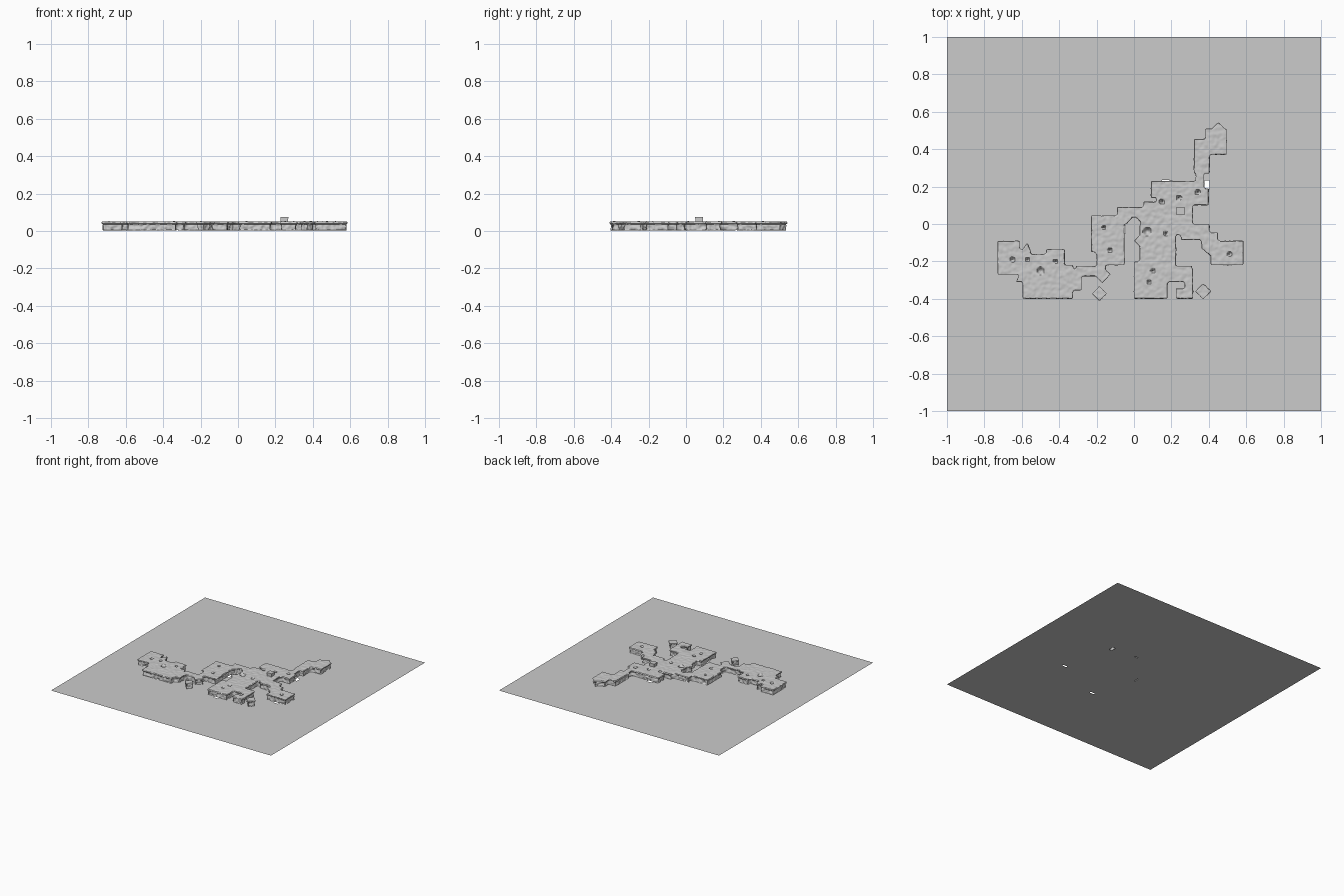
import bpy, bmesh, math
from mathutils import Vector, noise

if "Cube" in bpy.data.objects:
    bpy.data.objects.remove(bpy.data.objects["Cube"])

def new_object(name, bm):
    me = bpy.data.meshes.new(name)
    bm.normal_update()
    bm.to_mesh(me)
    bm.free()
    ob = bpy.data.objects.new(name, me)
    bpy.context.collection.objects.link(ob)
    return ob

def prism(bm, pts, z0, z1):
    # counter-clockwise outline extruded upward
    lo = [bm.verts.new((x, y, z0)) for x, y in pts]
    hi = [bm.verts.new((x, y, z1)) for x, y in pts]
    n = len(pts)
    bm.faces.new(lo[::-1])
    bm.faces.new(hi)
    for i in range(n):
        j = (i + 1) % n
        bm.faces.new((lo[i], lo[j], hi[j], hi[i]))

def box(x0, y0, x1, y1):
    return [(x0, y0), (x1, y0), (x1, y1), (x0, y1)]

def diamond(x, y, r):
    return [(x - r, y), (x, y - r), (x + r, y), (x, y + r)]

# ground plane with small slits beside the rock
bm = bmesh.new()
loops = [box(-1, -1, 1, 1)]
for x, y, w, h in [(.17, .224, .02, .01), (.39, .21, .013, .022), (-.058, -.03, .012, .022),
                   (.50, -.215, .02, .008), (.08, -.394, .02, .008)]:
    loops.append(box(x - w, y - h, x + w, y + h))
edges = []
for pts in loops:
    vs = [bm.verts.new((x, y, 0)) for x, y in pts]
    edges += [bm.edges.new((vs[i], vs[(i + 1) % 4])) for i in range(4)]
bmesh.ops.triangle_fill(bm, edges=edges, use_beauty=True, normal=(0, 0, 1))
new_object("ground_plane", bm)

# rock plateau: overlapping rooms and passages, fused by a voxel remesh
rooms = [
    (-.73, -.27, -.61, -.09), (-.595, -.40, -.37, -.16), (-.47, -.40, -.37, -.135),
    (-.50, -.40, -.325, -.22), (-.45, -.355, -.28, -.26), (-.31, -.28, -.15, -.225),
    (-.23, -.15, -.05, .045), (-.20, -.22, -.05, 0), (-.09, .035, .12, .09),
    (.09, .14, .37, .23), (.12, .10, .40, .19), (.05, -.06, .315, .12),
    (.32, .27, .405, .455), (.33, .18, .375, .31), (.38, .37, .495, .51),
    (.25, -.085, .405, 0), (.36, -.13, .45, -.045), (.41, -.22, .585, -.09),
    (0, -.40, .18, -.20), (.03, -.22, .225, 0), (.10, -.31, .31, -.225),
    (.225, -.40, .315, -.345), (.27, -.37, .315, -.24)]
shapes = [box(*r) for r in rooms]
shapes += [diamond(.45, .50, .045), diamond(.37, -.36, .043), diamond(-.185, -.372, .04),
           diamond(-.17, -.27, .045), diamond(.04, -.09, .04), diamond(-.34, -.25, .03),
           [(-.63, -.25), (-.58, -.27), (-.55, -.15), (-.57, -.10), (-.60, -.14), (-.63, -.12)],
           [(-.63, -.31), (-.57, -.31), (-.57, -.26), (-.61, -.26)],
           [(-.07, 0), (-.04, 0), (0, .045), (-.07, .05)],
           [(0, .045), (.045, 0), (.08, 0), (.08, .06)],
           [(.06, .07), (.15, .07), (.15, .15), (.12, .12)],
           [(-.24, -.26), (-.16, -.24), (-.12, -.14), (-.22, -.14), (-.17, -.20)],
           [(.36, -.13), (.41, -.17), (.44, -.17), (.44, -.10), (.36, -.10)]]
bm = bmesh.new()
for pts in shapes:
    prism(bm, pts, .004, .050)
rock = new_object("rock_plateau", bm)
mod = rock.modifiers.new("fuse", 'REMESH')
mod.mode = 'VOXEL'
mod.voxel_size = .0055
bpy.context.view_layer.update()
deps = bpy.context.evaluated_depsgraph_get()
mesh = bpy.data.meshes.new_from_object(rock.evaluated_get(deps))
rock.modifiers.clear()
rock.data = mesh

# weathering: recessed rough walls under a lip, bumpy top with pits
pits = [(-.65, -.19, .014), (-.50, -.25, .02), (-.42, -.20, .01), (-.57, -.19, .01),
        (-.13, -.14, .012), (-.16, -.02, .01), (.15, .12, .012), (.34, .17, .013),
        (.24, .14, .012), (.07, -.04, .022), (.10, -.25, .012), (.08, -.31, .012),
        (.51, -.16, .012), (.17, -.05, .01)]
moves = []
for v in mesh.vertices:
    p, n = v.co.copy(), v.normal
    side = Vector((n.x, n.y, 0))
    rough = noise.noise(p * 55)
    if p.z < .036:
        p -= side * (.009 + .008 * rough)
    else:
        p += side * .002 * rough
    if n.z > .5 and v.co.z > .04:
        p.z += .003 * noise.noise(v.co * 45) + .001 * noise.noise(v.co * 110)
        for x, y, r in pits:
            d = math.hypot(p.x - x, p.y - y)
            if d < r:
                p.z -= .026 * (1 - (d / r) ** 2)
    moves.append(p)
for v, p in zip(mesh.vertices, moves):
    v.co = p

bpy.context.view_layer.objects.active = rock
rock.select_set(True)
bpy.ops.object.shade_smooth_by_angle(angle=math.radians(40))

# small marker block on top
bm = bmesh.new()
prism(bm, box(.228, .05, .268, .09), .045, .068)
prism(bm, box(.226, .048, .270, .092), .066, .076)
new_object("marker_block", bm)
